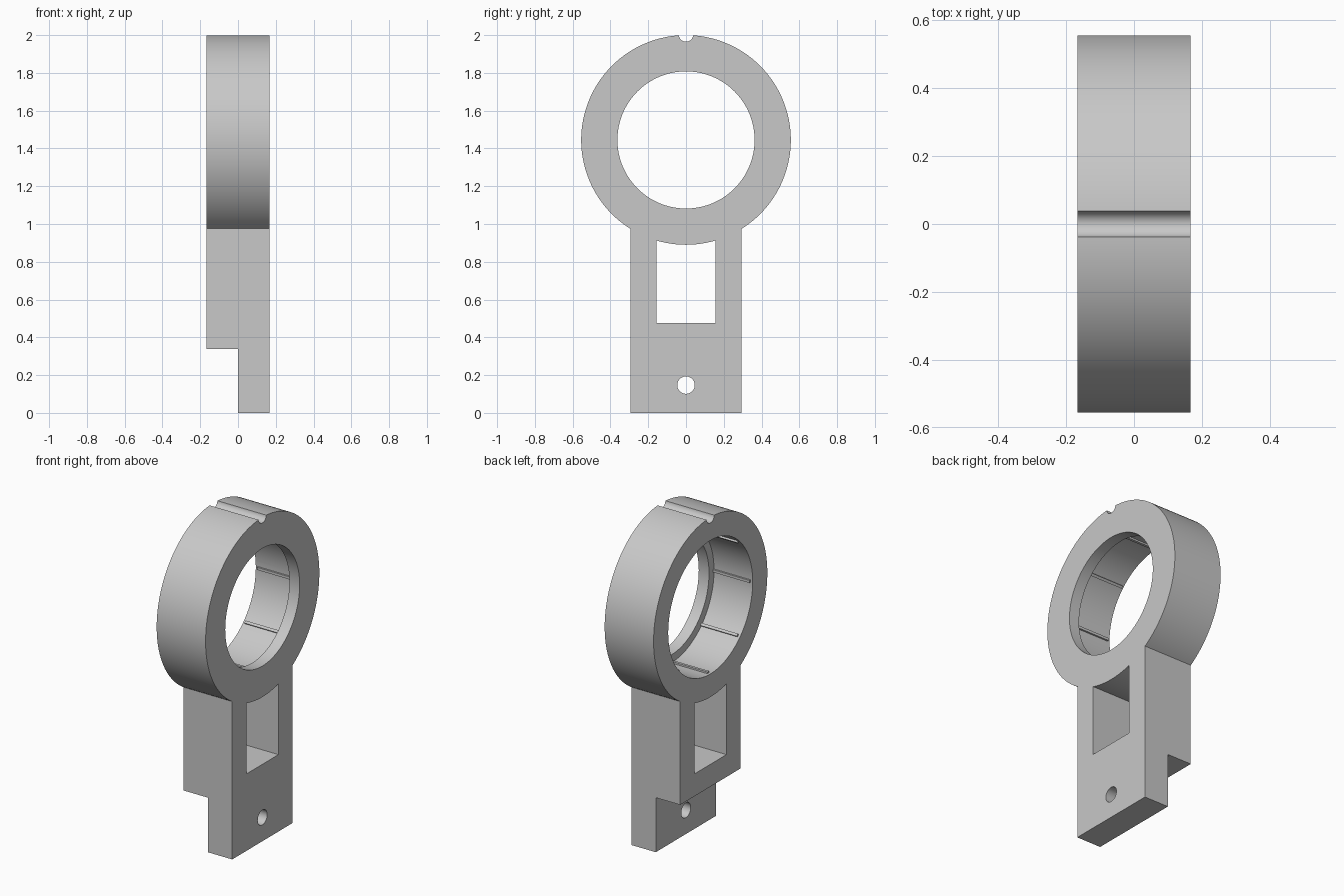
import bpy
import math

cube = bpy.data.objects.get("Cube")
if cube:
    bpy.data.objects.remove(cube, do_unlink=True)

HALF = 0.167        # half thickness along x
RING_Z = 1.445      # ring centre height
RING_R = 0.555
BORE_R = 0.412
LIP_R = 0.363
LIP_X = 0.097       # inner face of the retaining lip

grey = bpy.data.materials.new("light_grey")
grey.use_nodes = True
colour = (0.58, 0.58, 0.58, 1)
grey.diffuse_color = colour
grey.node_tree.nodes["Principled BSDF"].inputs["Base Color"].default_value = colour


def box(name, x0, x1, y0, y1, z0, z1):
    bpy.ops.mesh.primitive_cube_add(
        size=1, location=((x0 + x1) / 2, (y0 + y1) / 2, (z0 + z1) / 2))
    ob = bpy.context.object
    ob.name = name
    ob.scale = (x1 - x0, y1 - y0, z1 - z0)
    bpy.ops.object.transform_apply(location=True, rotation=True, scale=True)
    ob.data.materials.append(grey)
    return ob


def rod(name, radius, x0, x1, z, sides=128):
    bpy.ops.mesh.primitive_cylinder_add(
        vertices=sides, radius=radius, depth=x1 - x0,
        location=((x0 + x1) / 2, 0, z), rotation=(0, math.pi / 2, 0))
    ob = bpy.context.object
    ob.name = name
    bpy.ops.object.transform_apply(location=True, rotation=True, scale=True)
    ob.data.materials.append(grey)
    return ob


def combine(target, tool, operation):
    bpy.ops.object.select_all(action="DESELECT")
    bpy.context.view_layer.objects.active = target
    target.select_set(True)
    mod = target.modifiers.new(operation.lower(), "BOOLEAN")
    mod.operation = operation
    mod.solver = "EXACT"
    mod.object = tool
    bpy.ops.object.modifier_apply(modifier=mod.name)
    bpy.data.objects.remove(tool, do_unlink=True)


# Leg with window, half-thickness foot and bolt hole
body = box("ring_bracket", -HALF, HALF, -0.295, 0.295, 0, 1.2)
combine(body, box("window_cutter", -1, 1, -0.156, 0.156, 0.475, 1.0), "DIFFERENCE")
combine(body, box("step_cutter", -1, 0, -1, 1, -1, 0.337), "DIFFERENCE")
combine(body, rod("bolt_cutter", 0.046, -1, 1, 0.147, 48), "DIFFERENCE")

# Ring with stepped bore and top groove
combine(body, rod("ring", RING_R, -HALF, HALF, RING_Z), "UNION")
combine(body, rod("lip_cutter", LIP_R, -1, 1, RING_Z), "DIFFERENCE")
combine(body, rod("bore_cutter", BORE_R, -1, LIP_X, RING_Z), "DIFFERENCE")
combine(body, rod("groove_cutter", 0.038, -1, 1, 2.003, 48), "DIFFERENCE")

bpy.ops.object.select_all(action="DESELECT")
bpy.context.view_layer.objects.active = body
body.select_set(True)
bpy.ops.object.shade_smooth_by_angle(angle=math.radians(25))

# Thin grip ribs around the bore
for i in range(8):
    a = i * math.pi / 4
    rib = box(f"bore_rib_{i + 1}", -0.152, LIP_X, -0.008, 0.008, -0.009, 0.009)
    rib.rotation_euler.x = a
    r = BORE_R - 0.002
    rib.location = (0, -math.sin(a) * r, RING_Z + math.cos(a) * r)
